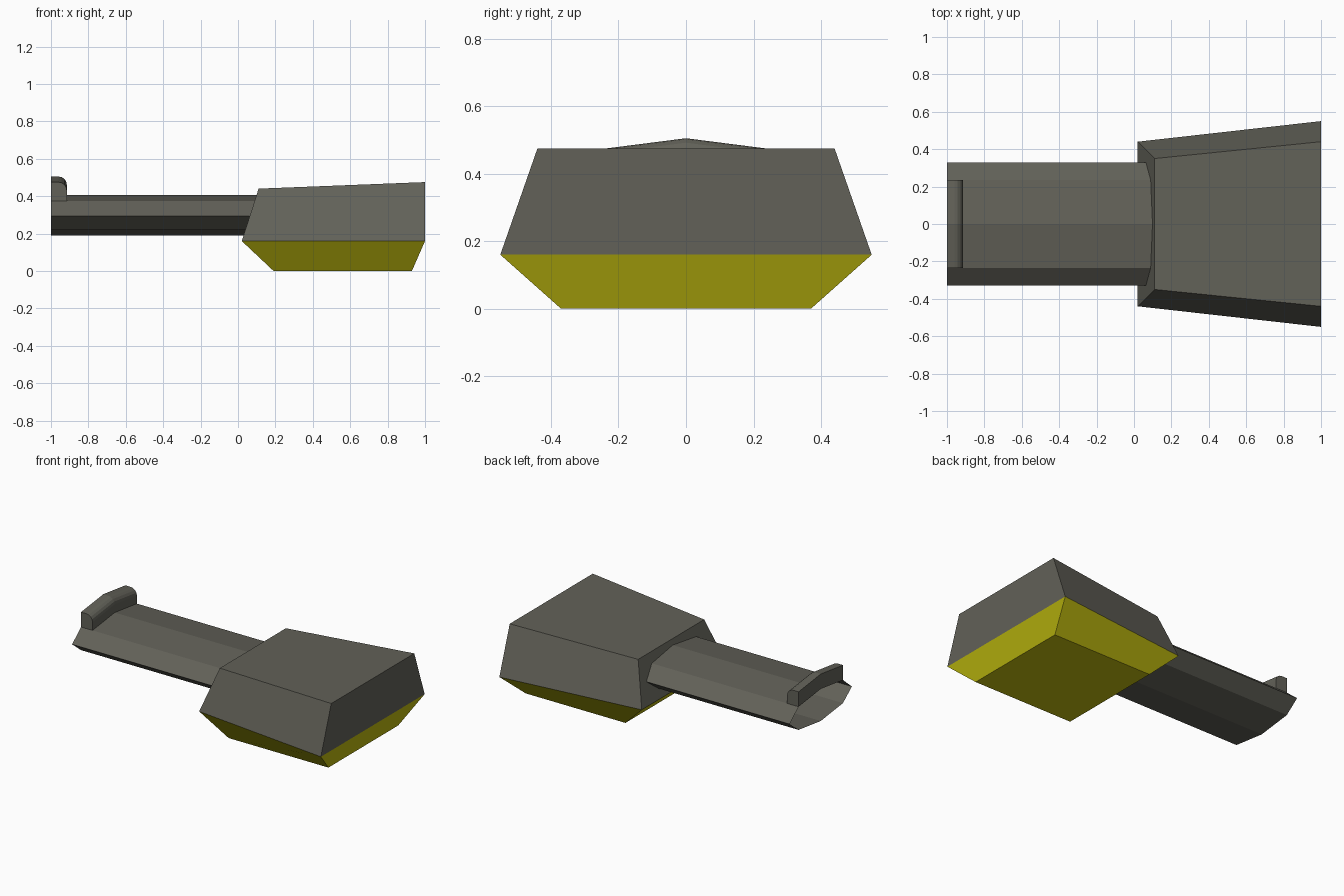
import bpy, bmesh, math

if "Cube" in bpy.data.objects:
    bpy.data.objects.remove(bpy.data.objects["Cube"])


def material(name, rgb):
    m = bpy.data.materials.new(name)
    m.diffuse_color = (*rgb, 1)
    m.use_nodes = True
    m.node_tree.nodes["Principled BSDF"].inputs["Base Color"].default_value = m.diffuse_color
    return m


GREY = material("dark olive grey", (0.122, 0.120, 0.098))
YELLOW = material("yellow", (0.54, 0.51, 0.005))


def loft(name, rings, mat, cap_start=True, cap_end=True):
    """Skin a list of closed rings with the same point count."""
    bm = bmesh.new()
    vs = [[bm.verts.new(p) for p in ring] for ring in rings]
    n = len(rings[0])
    for a, b in zip(vs, vs[1:]):
        for i in range(n):
            j = (i + 1) % n
            bm.faces.new((a[i], a[j], b[j], b[i]))
    if cap_start:
        bm.faces.new(vs[0][::-1])
    if cap_end:
        bm.faces.new(vs[-1])
    bmesh.ops.recalc_face_normals(bm, faces=bm.faces)
    me = bpy.data.meshes.new(name)
    bm.to_mesh(me)
    bm.free()
    me.materials.append(mat)
    ob = bpy.data.objects.new(name, me)
    bpy.context.collection.objects.link(ob)
    return ob


def trapezoid(x0, w0, z0, x1, w1, z1):
    """Ring running from half width w0 at x0 to half width w1 at x1."""
    return [(x0, -w0, z0), (x1, -w1, z1), (x1, w1, z1), (x0, w0, z0)]


# Head: grey upper body and yellow tapered base sharing one rim
rim = trapezoid(0.02, 0.44, 0.16, 1.0, 0.55, 0.16)
loft("head_body", [rim, trapezoid(0.11, 0.35, 0.44, 1.0, 0.44, 0.475)],
     GREY, cap_start=False)
loft("head_base", [trapezoid(0.19, 0.37, 0, 0.93, 0.37, 0), rim],
     YELLOW, cap_end=False)

# Handle: eight-sided flattened tube, open at its outer end
section = [(0, 0.405), (0.235, 0.375), (0.33, 0.295), (0.235, 0.22),
           (0, 0.19), (-0.235, 0.22), (-0.33, 0.295), (-0.235, 0.375)]
loft("handle", [[(x, y, z) for y, z in section] for x in (-1.0, 0.11)],
     GREY, cap_start=False, cap_end=False)

# End lip: bar with a rounded inner top edge, bent over the handle's ridge
r = 0.045
lip = [(-1.0, 0), (-0.915, 0)]
for k in range(5):
    a = math.radians(22.5 * k)
    lip.append((-0.915 - r + r * math.cos(a), 0.1 - r + r * math.sin(a)))
lip.append((-1.0, 0.1))
loft("end_lip", [[(x, y, base + h) for x, h in lip]
                 for y, base in ((-0.235, 0.375), (0, 0.405), (0.235, 0.375))],
     GREY)
